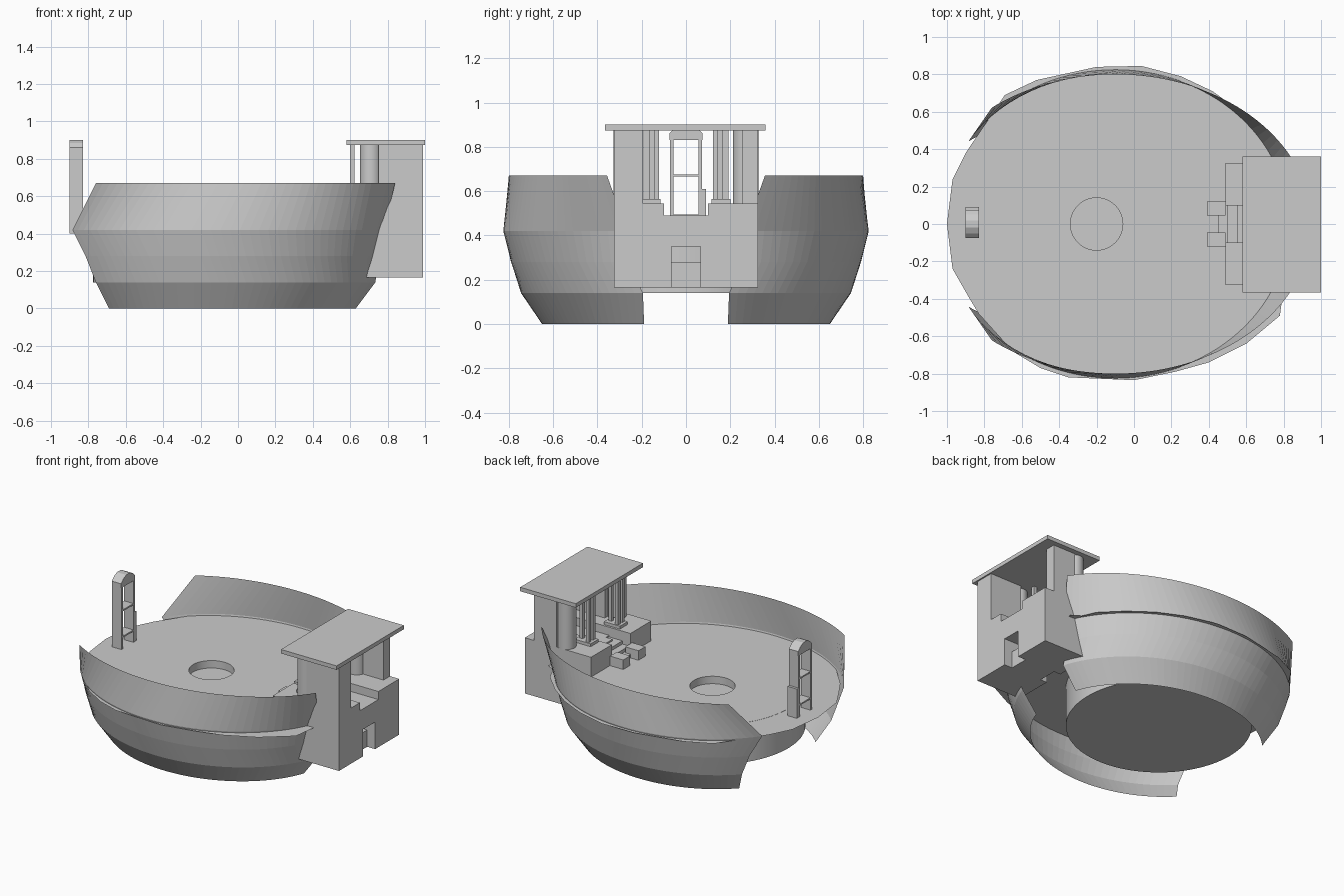
import bpy, bmesh, math

if "Cube" in bpy.data.objects:
    bpy.data.objects.remove(bpy.data.objects["Cube"])


def finish(name, bm, smooth=False):
    me = bpy.data.meshes.new(name)
    bm.to_mesh(me)
    bm.free()
    ob = bpy.data.objects.new(name, me)
    bpy.context.collection.objects.link(ob)
    if smooth:
        bpy.context.view_layer.objects.active = ob
        ob.select_set(True)
        bpy.ops.object.shade_smooth_by_angle(angle=math.radians(20))
        ob.select_set(False)
    return ob


def box(name, x, y, z):
    bm = bmesh.new()
    bmesh.ops.create_cube(bm, size=1)
    for v in bm.verts:
        v.co = [(a + b) / 2 + c * (b - a) for (a, b), c in zip((x, y, z), v.co)]
    return finish(name, bm)


def pair(name, x, y, z):
    box(name + "_back", x, y, z)
    box(name + "_front", x, (-y[1], -y[0]), z)


def lathe(name, cx, cy, profile, n=64):
    """Revolve (radius, z) points; a zero radius closes the end."""
    bm = bmesh.new()
    rings = []
    for r, z in profile:
        if r == 0:
            rings.append([bm.verts.new((cx, cy, z))] * n)
        else:
            rings.append([bm.verts.new((cx + r * math.cos(2 * math.pi * i / n),
                                        cy + r * math.sin(2 * math.pi * i / n), z))
                          for i in range(n)])
    for a, b in zip(rings, rings[1:]):
        for i in range(n):
            j = (i + 1) % n
            bm.faces.new(list(dict.fromkeys((a[i], a[j], b[j], b[i]))))
    bmesh.ops.recalc_face_normals(bm, faces=bm.faces)
    return finish(name, bm, True)


# Curved hull walls: z, x radius, y radius, left end, right end
ROWS = [(0, .763, .65, -.69, .63), (.14, .865, .745, -.76, .735),
        (.28, .90, .79, -.815, .75), (.42, .93, .825, -.885, .78),
        (.67, 1.05, .80, -.76, .84)]
CX, SEG = -.1, 40
for name, side in (("hull_wall_back", 1), ("hull_wall_front", -1)):
    bm = bmesh.new()
    grid = []
    for z, rx, ry, xl, xr in ROWS:
        t0, t1 = math.acos((xr - CX) / rx), math.acos((xl - CX) / rx)
        grid.append([bm.verts.new((CX + rx * math.cos(t), side * ry * math.sin(t), z))
                     for t in (t0 + (t1 - t0) * i / SEG for i in range(SEG + 1))])
    for a, b in zip(grid, grid[1:]):
        for i in range(SEG):
            q = [a[i], a[i + 1], b[i + 1], b[i]]
            bm.faces.new(q[::-1] if side > 0 else q)
    finish(name, bm)

# Flat irregular deck with a round hole
OUTLINE = [(-1, 0), (-.97, .24), (-.9, .38), (-.69, .69), (-.52, .77), (-.2, .84),
           (.04, .845), (.25, .79), (.42, .71), (.57, .6), (.7, .47), (.74, .38),
           (.8, .34), (.8, -.34), (.78, -.49), (.6, -.64), (.4, -.74), (.22, -.79),
           (0, -.835), (-.35, -.82), (-.5, -.77), (-.65, -.68), (-.83, -.48),
           (-.89, -.38), (-.97, -.24)]
PX, DECK, HOLE = -.2, .41, .14
bm = bmesh.new()
hole = [(PX + HOLE * math.cos(2 * math.pi * i / 64), HOLE * math.sin(2 * math.pi * i / 64))
        for i in range(64)]
edges = []
for loop in (OUTLINE, hole):
    vs = [bm.verts.new((x, y, DECK)) for x, y in loop]
    edges += [bm.edges.new((vs[i - 1], vs[i])) for i in range(len(vs))]
bmesh.ops.triangle_fill(bm, edges=edges, use_beauty=True, normal=(0, 0, 1))
finish("deck", bm)

# Drum under the deck, with the central pit
lathe("deck_drum", PX, 0, [(0, .14), (.575, .14), (.575, DECK + .001), (HOLE, DECK + .001),
                           (HOLE, .36), (0, .36)])

# Gatehouse base: side blocks, bridge over the doorway, recessed door panel
pair("gate_base", (.65, .99), (.065, .325), (.165, .49))
box("gate_bridge", (.60, .99), (-.065, .065), (.35, .49))
box("gate_door_panel", (.70, .93), (-.065, .065), (.165, .28))
pair("gate_terrace", (.49, .99), (.10, .325), (.41, .545))
pair("gate_step_block", (.39, .49), (.045, .12), (.41, .475))
for i in range(3):
    box(f"gate_stair_{i}", (.45 + .05 * i, .65), (-.10, .10), (.40, .435 + .022 * i))

# Gatehouse upper part
box("gate_large_pier", (.75, .99), (-.325, -.195), (.545, .875))
box("gate_small_pier", (.75, .92), (.255, .325), (.545, .875))
for name, s in (("round_column_back", 1), ("round_column_front", -1)):
    lathe(name, .71, s * .27, [(0, .54), (.058, .54), (.058, .876), (0, .876)], 32)
for i, (x, y) in enumerate(((.61, .135), (.61, .18), (.675, .155))):
    pair(f"thin_post_{i}", (x - .012, x + .012), (y - .012, y + .012), (.545, .875))
pair("post_footing", (.58, .70), (.115, .20), (.545, .565))
box("gate_roof", (.58, 1.0), (-.365, .36), (.873, .9))

# Ladder-like arch at the left end
AX = (-.9, -.83)
pair("arch_leg", AX, (.057, .072), (.40, .84))
for i, z in enumerate((.49, .67)):
    box(f"arch_rung_{i}", AX, (-.06, .06), (z - .005, z + .005))
box("arch_foot", AX, (.07, .09), (.40, .61))
bm = bmesh.new()
prof = [(-.075, .83), (.075, .83), (.075, .86), (.05, .885), (.02, .9),
        (-.02, .9), (-.05, .885), (-.075, .86)]
f = bm.faces.new([bm.verts.new((AX[0], y, z)) for y, z in prof])
ext = bmesh.ops.extrude_face_region(bm, geom=[f])
for v in ext["geom"]:
    if isinstance(v, bmesh.types.BMVert):
        v.co.x = AX[1]
bmesh.ops.recalc_face_normals(bm, faces=bm.faces)
finish("arch_cap", bm)
